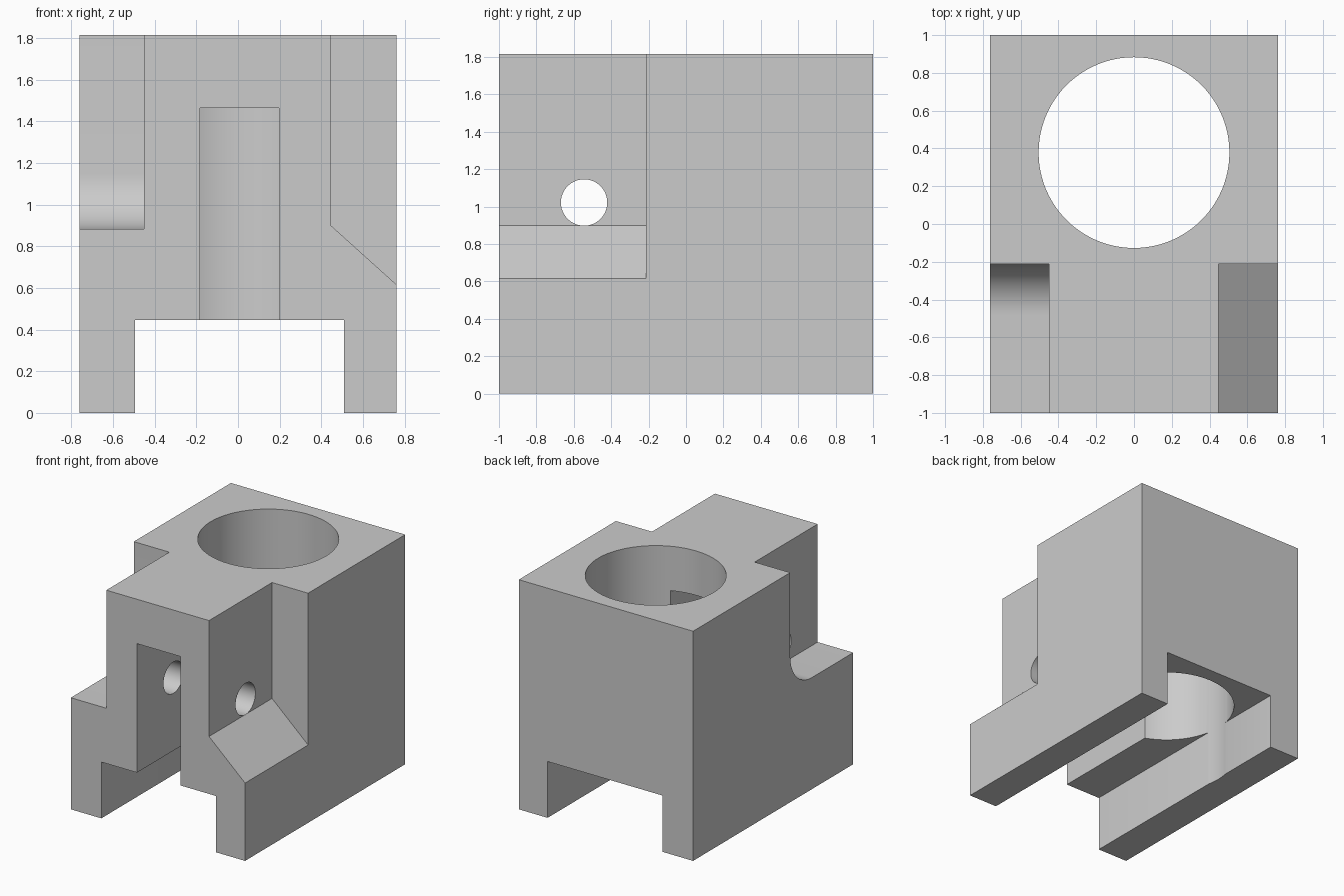
import bpy, bmesh, math
from mathutils import Vector

cube = bpy.data.objects.get("Cube")
if cube:
    bpy.data.objects.remove(cube, do_unlink=True)

grey = bpy.data.materials.new("machined grey")
grey.use_nodes = True
colour = (0.6, 0.6, 0.6, 1)
grey.diffuse_color = colour
grey.node_tree.nodes["Principled BSDF"].inputs["Base Color"].default_value = colour


def prism(name, points, axis, lo, hi):
    """Extrude a 2D outline along an axis from lo to hi."""
    place = {"X": lambda a, b: (lo, a, b),
             "Y": lambda a, b: (a, lo, b),
             "Z": lambda a, b: (a, b, lo)}[axis]
    step = Vector([hi - lo if axis == letter else 0 for letter in "XYZ"])
    bm = bmesh.new()
    face = bm.faces.new([bm.verts.new(place(*p)) for p in points])
    top = bmesh.ops.extrude_face_region(bm, geom=[face])["geom"]
    bmesh.ops.translate(bm, vec=step,
                        verts=[v for v in top if isinstance(v, bmesh.types.BMVert)])
    bmesh.ops.recalc_face_normals(bm, faces=bm.faces)
    mesh = bpy.data.meshes.new(name)
    bm.to_mesh(mesh)
    bm.free()
    mesh.materials.append(grey)
    obj = bpy.data.objects.new(name, mesh)
    bpy.context.collection.objects.link(obj)
    return obj


def rect(a0, a1, b0, b1):
    return [(a0, b0), (a1, b0), (a1, b1), (a0, b1)]


def arc(a, b, radius, start, end, count):
    angles = [math.radians(start + (end - start) * i / count) for i in range(count + 1)]
    return [(a + radius * math.cos(t), b + radius * math.sin(t)) for t in angles]


def circle(a, b, radius, count):
    return arc(a, b, radius, 0, 360, count)[:-1]


# Main block
width, height, shoulder = 0.762, 1.815, -0.213
block = prism("clamp_block", rect(-width, width, -1, 1), "Z", 0, height)

# Shoulder notch with a rounded inner corner on the right side
floor, fillet = 0.882, 0.27
round_notch = ([(-1.2, 2), (-1.2, floor)]
               + arc(shoulder - fillet, floor + fillet, fillet, -90, 0, 16)
               + [(shoulder, 2)])
# Shoulder notch with a sloping floor on the left side
slope = (0.899 - 0.615) / (width - 0.447)
sloped_notch = [(0.447, 0.899), (1, 0.899 - slope * (1 - 0.447)), (1, 2), (0.447, 2)]

cutters = [
    prism("leg_channel_cutter", rect(-0.495, 0.51, -0.2, 0.445), "Y", -1.2, 1.2),
    prism("round_notch_cutter", round_notch, "X", -1, -0.451),
    prism("sloped_notch_cutter", sloped_notch, "Y", -1.2, shoulder),
    prism("main_bore_cutter", circle(0, 0.378, 0.505, 96), "Z", -0.2, 2),
    prism("clamp_slot_cutter", rect(-0.183, 0.197, 0.3, 1.464), "Y", -1.2, 0.3),
    prism("cross_hole_cutter", circle(-0.545, 1.022, 0.124, 48), "X", -1, 1),
]

# Cut the block and discard the cutters
bpy.ops.object.select_all(action="DESELECT")
bpy.context.view_layer.objects.active = block
block.select_set(True)
for cutter in cutters:
    cut = block.modifiers.new(cutter.name, "BOOLEAN")
    cut.operation = "DIFFERENCE"
    cut.solver = "EXACT"
    cut.object = cutter
    bpy.ops.object.modifier_apply(modifier=cut.name)
    bpy.data.objects.remove(cutter, do_unlink=True)

bpy.ops.object.shade_smooth_by_angle(angle=math.radians(25))
